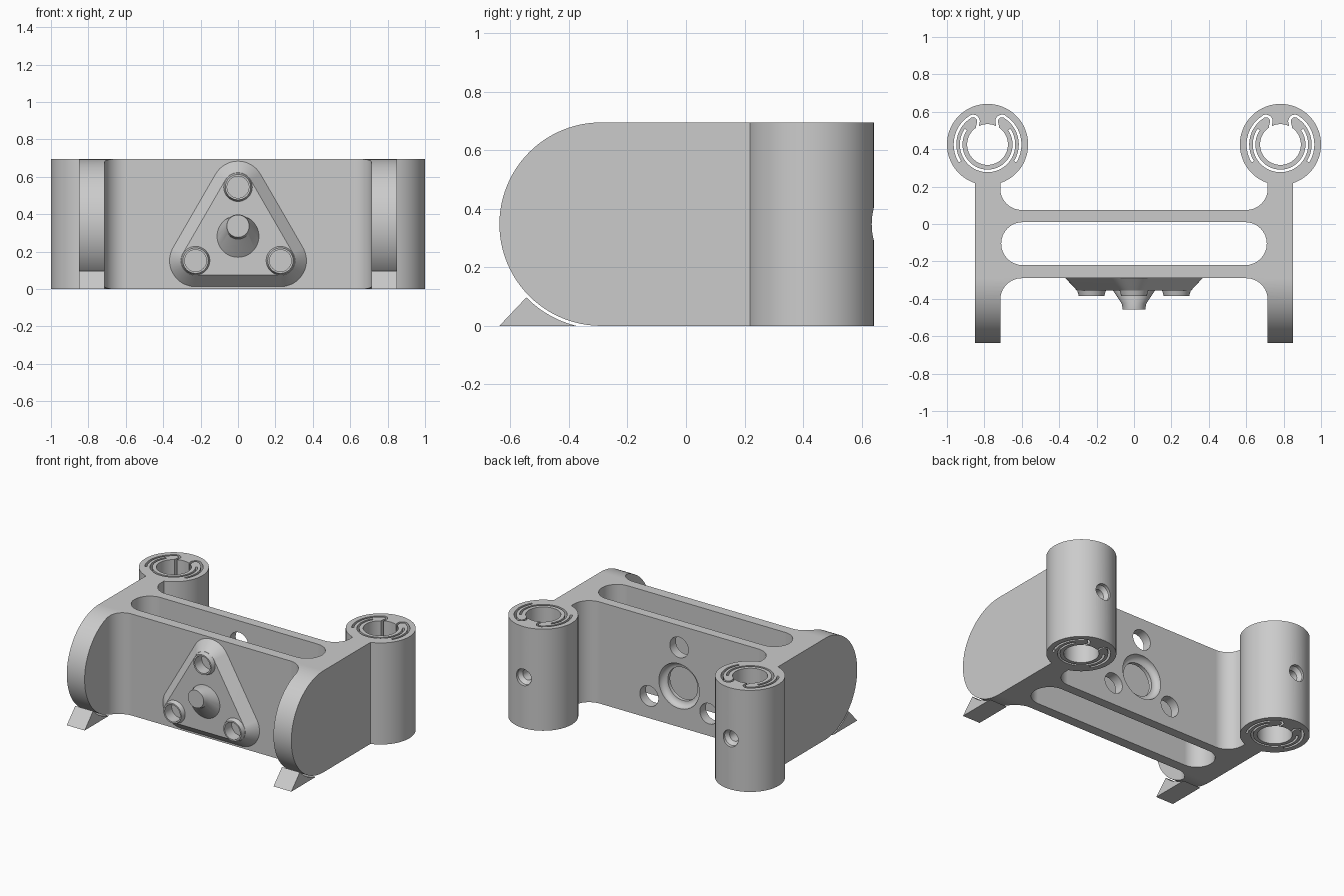
import bpy, bmesh
from math import sin, cos, radians, pi
from mathutils import Vector

cube = bpy.data.objects.get("Cube")
if cube:
    bpy.data.objects.remove(cube, do_unlink=True)

H = 0.695            # overall height
R = H / 2            # radius of the rounded arm fronts
ARM_IN, ARM_OUT = 0.715, 0.85
TUBE_X, TUBE_Y, TUBE_R = 0.783, 0.425, 0.217

grey = bpy.data.materials.new("light_grey")
grey.use_nodes = True
colour = (0.6, 0.6, 0.6, 1)
grey.diffuse_color = colour
grey.node_tree.nodes["Principled BSDF"].inputs["Base Color"].default_value = colour


def loft(name, rings):
    """Closed solid skinned through rings with equal point counts."""
    bm = bmesh.new()
    loops = [[bm.verts.new(p) for p in ring] for ring in rings]
    n = len(loops[0])
    for a, b in zip(loops, loops[1:]):
        for i in range(n):
            j = (i + 1) % n
            bm.faces.new((a[i], a[j], b[j], b[i]))
    bm.faces.new(loops[0][::-1])
    bm.faces.new(loops[-1])
    bmesh.ops.recalc_face_normals(bm, faces=bm.faces)
    mesh = bpy.data.meshes.new(name)
    bm.to_mesh(mesh)
    bm.free()
    mesh.materials.append(grey)
    ob = bpy.data.objects.new(name, mesh)
    bpy.context.collection.objects.link(ob)
    return ob


def arc(cx, cy, r, a0, a1, n=16):
    return [(cx + r * cos(radians(a0 + (a1 - a0) * i / n)),
             cy + r * sin(radians(a0 + (a1 - a0) * i / n))) for i in range(n + 1)]


def circle(cx, cy, r, n=48):
    return arc(cx, cy, r, 0, 360, n)[:-1]


def prism_z(name, pts, z0, z1):
    return loft(name, [[(x, y, z) for x, y in pts] for z in (z0, z1)])


def prism_x(name, pts, x0, x1):
    return loft(name, [[(x, y, z) for y, z in pts] for x in (x0, x1)])


def turned_y(name, sections):
    """Round solid along y from (y, x, z, radius) sections."""
    return loft(name, [[(px, y, pz) for px, pz in circle(x, z, r)]
                       for y, x, z, r in sections])


def ribbon(name, path, width):
    """Thin vertical slot cutter that follows a flat path."""
    pts = [Vector(p) for p in path]
    rings = []
    for i, p in enumerate(pts):
        t = (pts[min(i + 1, len(pts) - 1)] - pts[max(i - 1, 0)]).normalized()
        side = Vector((-t.y, t.x)) * width / 2
        a, b = p + side, p - side
        rings.append([(a.x, a.y, -0.1), (b.x, b.y, -0.1),
                      (b.x, b.y, H + 0.1), (a.x, a.y, H + 0.1)])
    return loft(name, rings)


def boolean(ob, tool, operation='DIFFERENCE'):
    mod = ob.modifiers.new("cut", 'BOOLEAN')
    mod.operation, mod.solver, mod.object = operation, 'EXACT', tool
    bpy.context.view_layer.objects.active = ob
    bpy.ops.object.modifier_apply(modifier=mod.name)
    bpy.data.objects.remove(tool, do_unlink=True)


def finish(ob):
    bpy.ops.object.select_all(action='DESELECT')
    ob.select_set(True)
    bpy.context.view_layer.objects.active = ob
    bpy.ops.object.shade_smooth_by_angle(angle=radians(32))
    mod = ob.modifiers.new("clean_shading", 'WEIGHTED_NORMAL')
    mod.keep_sharp = True


# Frame: two arms joined by filleted cross walls
half = (arc(0.6, -0.405, 0.115, 90, 0)
        + [(ARM_IN, -0.7), (ARM_OUT, -0.7), (ARM_OUT, 0.25), (ARM_IN, 0.25)]
        + arc(0.6, 0.19, 0.115, 0, -90))
frame = prism_z("frame", half + [(-x, y) for x, y in reversed(half)], -0.1, H + 0.1)

# Rounded side profile of the arms
side = arc(-0.29, R, R, 90, 270, 48) + [(0.5, 0), (0.5, H)]
boolean(frame, prism_x("side_profile", side, -0.95, 0.95), 'INTERSECT')

# Long slot between the walls
slot = arc(0.595, -0.105, 0.115, -90, 90) + arc(-0.595, -0.105, 0.115, 90, 270)
boolean(frame, prism_z("wall_slot", slot, -0.1, H + 0.1))

# Rod sleeves with spring clip slots and a rear screw hole
for s in (-1, 1):
    cx = s * TUBE_X
    boolean(frame, prism_z("sleeve", circle(cx, TUBE_Y, TUBE_R, 96), 0, H), 'UNION')
    boolean(frame, prism_z("bore", circle(cx, TUBE_Y, 0.109, 64), -0.1, H + 0.1))
    boolean(frame, ribbon("inner_slot", arc(cx, TUBE_Y, 0.141, 145, 395, 60), 0.014))
    for m in (-1, 1):
        hook = arc(0, 0, 0.174, 212, 130, 24)
        tip = Vector((cos(radians(122)), sin(radians(122)))) * 0.146
        hook += arc(tip.x, tip.y, 0.029, 115, -25, 10) + [(-0.056, 0.09)]
        path = [(cx + m * x, TUBE_Y + y) for x, y in hook]
        boolean(frame, ribbon("hook_slot", path, 0.014))
    boolean(frame, turned_y("screw_hole", [(0.7, cx, R, 0.058), (0.62, cx, R, 0.056),
                                           (0.595, cx, R, 0.036), (0.48, cx, R, 0.036)]))

# Rear wall openings: flared centre hole and three access holes
corners = [(0, 0.545), (-0.227, 0.152), (0.227, 0.152)]
flare = [(0.1, 0, 0.28, 0.153)]
flare += [(0.075 - 0.04 * sin(a), 0, 0.28, 0.153 - 0.04 * (1 - cos(a)))
          for a in [i * pi / 16 for i in range(9)]]
boolean(frame, turned_y("flared_hole", flare + [(-0.05, 0, 0.28, 0.113)]))
for x, z in corners:
    boolean(frame, turned_y("access_hole", [(-0.05, x, z, 0.07), (0.1, x, z, 0.07)]))
finish(frame)


# Triangular mount plate with bevelled rim
def rounded_triangle(r):
    pts = []
    for (x, z), start in zip(corners, (30, 150, 270)):
        pts += arc(x, z, r, start, start + 120, 16)
    return pts


plate = loft("mount_plate", [[(x, y, z) for x, z in rounded_triangle(r)]
                             for y, r in ((-0.28, 0.147), (-0.29, 0.139), (-0.356, 0.078))])
for x, z in corners:
    boolean(plate, turned_y("boss", [(-0.33, x, z, 0.077), (-0.356, x, z, 0.0765),
                                     (-0.386, x, z, 0.068)]), 'UNION')
for x, z in corners:
    boolean(plate, turned_y("boss_recess", [(-0.4, x, z, 0.058), (-0.31, x, z, 0.058)]))
finish(plate)

# Offset tapered knob in the middle of the plate
knob = turned_y("centre_knob", [(-0.33, 0, 0.278, 0.113), (-0.356, 0, 0.282, 0.112),
                                (-0.425, 0, 0.333, 0.066), (-0.457, 0, 0.337, 0.06)])
finish(knob)

# Support wedges under the rounded arm fronts
for s, label in ((-1, "right"), (1, "left")):
    curve = arc(-0.29, R, R + 0.01, 224.4, 256.4, 16)
    wedge = prism_x(label + "_wedge", [(-0.6375, 0)] + curve[:-1] + [(-0.374, 0)],
                    s * ARM_IN, s * ARM_OUT)
    finish(wedge)
